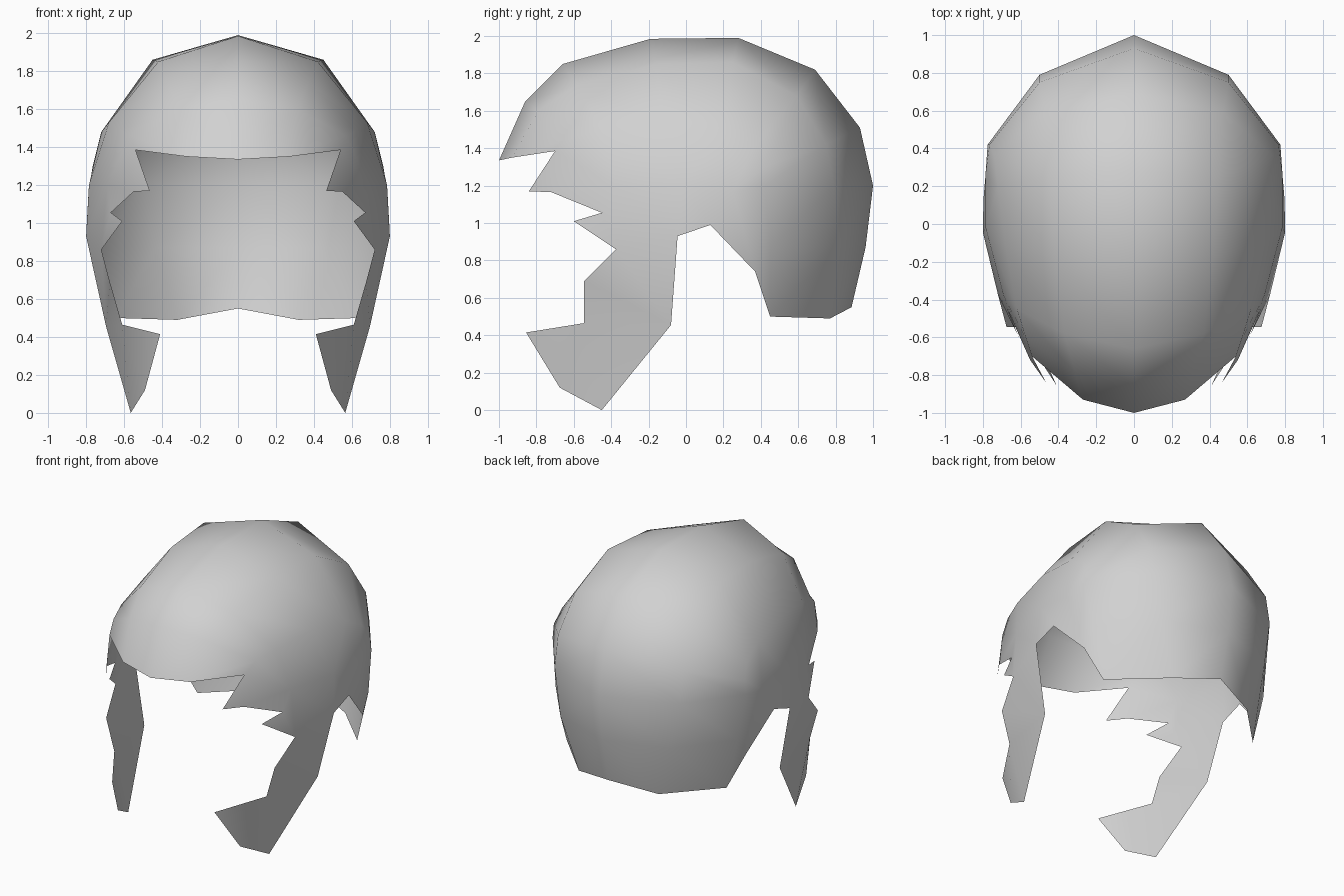
import bpy
import bmesh
from mathutils import Vector

old_cube = bpy.data.objects.get("Cube")
if old_cube:
    bpy.data.objects.remove(old_cube, do_unlink=True)

# Single flat grey
grey = bpy.data.materials.new("plain grey")
grey.use_nodes = True
colour = (0.64, 0.64, 0.64, 1.0)
grey.diffuse_color = colour
grey.node_tree.nodes["Principled BSDF"].inputs["Base Color"].default_value = colour

# Front-to-back ribs of the left half: crown centre, shoulder, temple
crown_rib = [(0, -1, 1.335), (0, -.86, 1.65), (0, -.66, 1.85), (0, -.19, 1.985), (0, .28, 1.99),
             (0, .69, 1.82), (0, .93, 1.51), (0, 1, 1.2), (0, .96, .87), (0, .885, .55)]
shoulder_rib = [(.27, -.93, 1.35), (.31, -.79, 1.6), (.37, -.58, 1.74), (.42, -.16, 1.85), (.45, .25, 1.86),
                (.47, .59, 1.68), (.5, .75, 1.42), (.5, .79, 1.2), (.44, .81, .87), (.32, .77, .49)]
temple_rib = [(.54, -.7, 1.385), (.57, -.61, 1.46), (.62, -.45, 1.49), (.68, -.12, 1.53), (.72, .2, 1.48),
              (.74, .36, 1.4), (.765, .42, 1.3), (.775, .42, 1.2), (.73, .45, .87), (.64, .45, .5)]

bm = bmesh.new()

# Dome lofted across the ribs
ribs = [[bm.verts.new(p) for p in rib] for rib in (crown_rib, shoulder_rib, temple_rib)]
for inner, outer in zip(ribs, ribs[1:]):
    for i in range(len(inner) - 1):
        bm.faces.new((inner[i], outer[i], outer[i + 1], inner[i + 1]))
temple = ribs[-1]

# Jagged front edge of the side
brow_tip = bm.verts.new((.465, -.84, 1.17))
brow_low = bm.verts.new((.55, -.72, 1.165))
notch = bm.verts.new((.67, -.45, 1.055))
spike = bm.verts.new((.61, -.6, 1.01))
cheek_top = bm.verts.new((.72, -.375, .86))

# Cheek flap
cheek_mid = bm.verts.new((.675, -.545, .69))
jaw_in = bm.verts.new((.61, -.545, .465))
jaw_tip = bm.verts.new((.41, -.855, .415))
chin_front = bm.verts.new((.49, -.675, .12))
chin = bm.verts.new((.565, -.45, 0))
jaw_back = bm.verts.new((.695, -.08, .455))

# Ear opening
ear_front = bm.verts.new((.8, -.045, .93))
ear_top = bm.verts.new((.797, .13, .99))
ear_back = bm.verts.new((.74, .37, .74))

# Widest line of the side
side_front = bm.verts.new((.69, -.38, 1.2))
side_mid = bm.verts.new((.785, -.02, 1.2))
side_back = bm.verts.new((.787, .25, 1.17))

# Side panel between the temple rib and the widest line
for first, last, side in ((1, 2, side_front), (3, 4, side_mid), (5, 7, side_back)):
    for i in range(first, last):
        bm.faces.new((temple[i], side, temple[i + 1]))
bm.faces.new((temple[2], side_front, side_mid, temple[3]))
bm.faces.new((temple[4], side_mid, side_back, temple[5]))

# Brow corner and jagged edge
bm.faces.new((temple[0], brow_tip, brow_low))
bm.faces.new((temple[0], brow_low, side_front, temple[1]))
bm.faces.new((brow_low, notch, side_front))
bm.faces.new((notch, spike, cheek_top))
bm.faces.new((side_front, notch, cheek_top))

# Side above and behind the ear
bm.faces.new((side_front, cheek_top, ear_front, side_mid))
bm.faces.new((side_mid, ear_front, ear_top))
bm.faces.new((side_mid, ear_top, side_back))
bm.faces.new((side_back, ear_top, ear_back))
bm.faces.new((temple[7], side_back, ear_back))
bm.faces.new((temple[7], ear_back, temple[8]))
bm.faces.new((ear_back, temple[9], temple[8]))

# Cheek and jaw
bm.faces.new((cheek_top, cheek_mid, jaw_back, ear_front))
bm.faces.new((cheek_mid, jaw_in, jaw_back))
bm.faces.new((jaw_in, jaw_tip, chin_front))
bm.faces.new((jaw_in, chin_front, chin))
bm.faces.new((jaw_in, chin, jaw_back))

# Make every face point outward
bmesh.ops.recalc_face_normals(bm, faces=bm.faces)
centre = Vector((0, 0, 1))
if sum(f.normal.dot(f.calc_center_median() - centre) for f in bm.faces) < 0:
    bmesh.ops.reverse_faces(bm, faces=bm.faces)
for face in bm.faces:
    face.smooth = True

mesh = bpy.data.meshes.new("head_shell")
bm.to_mesh(mesh)
bm.free()
mesh.materials.append(grey)
shell = bpy.data.objects.new("head_shell", mesh)
bpy.context.collection.objects.link(shell)

# Right half
mirror = shell.modifiers.new("mirror", "MIRROR")
mirror.use_clip = True
mirror.merge_threshold = 0.001
